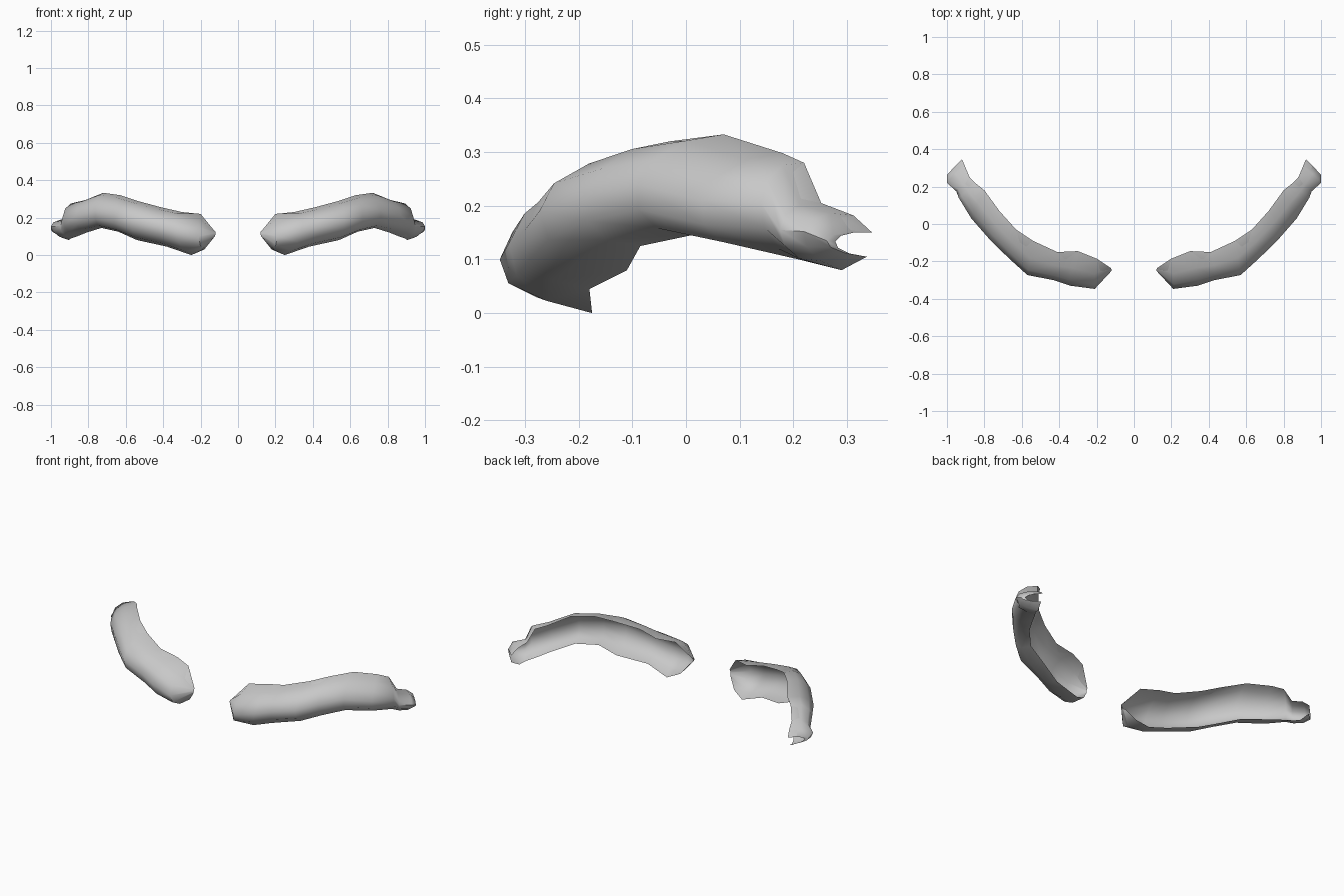
import bpy, bmesh, math
from mathutils import Vector

if "Cube" in bpy.data.objects:
    bpy.data.objects.remove(bpy.data.objects["Cube"])

hair = bpy.data.materials.new("plain grey")
hair.diffuse_color = (0.58, 0.58, 0.58, 1)
hair.use_nodes = True
hair.node_tree.nodes["Principled BSDF"].inputs["Base Color"].default_value = hair.diffuse_color

# Cross-sections from inner tip to outer tail: top edge, front bulge, bottom edge
SECTIONS = [
    ((.125, -.235, .125), (.12, -.25, .11), (.135, -.23, .09)),
    ((.20, -.185, .22), (.21, -.347, .10), (.18, -.20, .03)),
    ((.30, -.145, .23), (.34, -.33, .13), (.25, -.175, .0)),
    ((.41, -.15, .255), (.43, -.30, .155), (.38, -.18, .045)),
    ((.54, -.09, .29), (.57, -.273, .19), (.54, -.11, .08)),
    ((.63, -.03, .32), (.665, -.187, .22), (.64, -.085, .125)),
    ((.72, .07, .333), (.765, -.09, .24), (.73, .01, .145)),
    ((.80, .18, .298), (.87, .03, .21), (.81, .13, .12)),
    ((.85, .22, .28), (.937, .14, .205), (.86, .21, .10)),
    ((.88, .252, .205), (.95, .175, .155), (.89, .25, .09)),
    ((.905, .312, .182), (1.0, .22, .152), (.905, .29, .08)),
    ((.92, .347, .15), (1.0, .262, .135), (.925, .337, .105)),
]
STEPS = 6
BACK_HOLLOW = 0.8


def section_ring(top, front, bottom):
    """Rounded front arc with a deep hollow behind it."""
    top, front, bottom = Vector(top), Vector(front), Vector(bottom)
    mid = (top + bottom) / 2

    def arc(angle, depth):
        c, s = math.cos(angle), max(math.sin(angle), 0)
        return mid + (top - mid) * c + (front - mid) * (s ** 0.95 * depth)

    ring = [arc(math.pi * i / STEPS, 1) for i in range(STEPS + 1)]
    ring += [arc(math.pi * i / STEPS, BACK_HOLLOW) for i in range(STEPS - 1, 0, -1)]
    return ring


def make_brow(name, side):
    bm = bmesh.new()
    rings = []
    for sec in SECTIONS:
        rings.append([bm.verts.new((p.x * side, p.y, p.z)) for p in section_ring(*sec)])
    n = len(rings[0])
    # Skin between neighbouring sections
    for a, b in zip(rings, rings[1:]):
        for i in range(n):
            j = (i + 1) % n
            bm.faces.new((a[i], a[j], b[j], b[i]))
    # Rims at both ends
    for r in (rings[0], rings[-1]):
        for i in range(STEPS):
            bm.faces.new(list(dict.fromkeys((r[i], r[i + 1], r[(n - i - 1) % n], r[(n - i) % n]))))
    bmesh.ops.recalc_face_normals(bm, faces=bm.faces[:])
    mesh = bpy.data.meshes.new(name)
    bm.to_mesh(mesh)
    bm.free()
    mesh.materials.append(hair)
    obj = bpy.data.objects.new(name, mesh)
    bpy.context.collection.objects.link(obj)
    bpy.ops.object.select_all(action='DESELECT')
    obj.select_set(True)
    bpy.context.view_layer.objects.active = obj
    bpy.ops.object.shade_smooth_by_angle(angle=math.radians(55))


make_brow("right_eyebrow", 1)
make_brow("left_eyebrow", -1)
